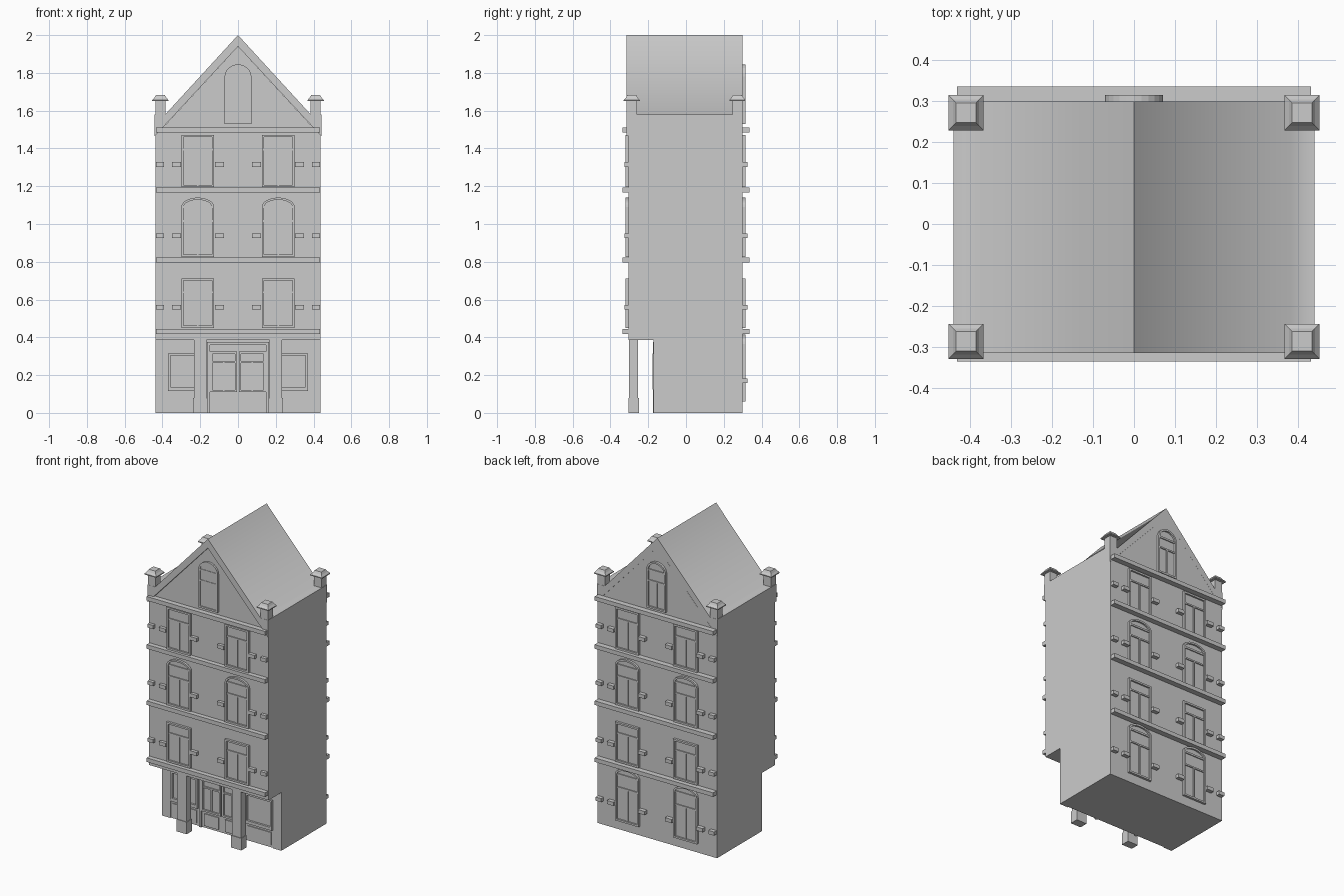
import bpy, bmesh, math

if "Cube" in bpy.data.objects:
    bpy.data.objects.remove(bpy.data.objects["Cube"])

FRONT, BACK = -0.305, 0.30


def finish(name, bm):
    bmesh.ops.recalc_face_normals(bm, faces=bm.faces)
    me = bpy.data.meshes.new(name)
    bm.to_mesh(me)
    bm.free()
    ob = bpy.data.objects.new(name, me)
    bpy.context.collection.objects.link(ob)
    return ob


def add_box(bm, x0, x1, y0, y1, z0, z1):
    v = bmesh.ops.create_cube(bm, size=1)['verts']
    for p in v:
        p.co = ((x0 + x1) / 2 + p.co.x * (x1 - x0),
                (y0 + y1) / 2 + p.co.y * (y1 - y0),
                (z0 + z1) / 2 + p.co.z * (z1 - z0))


def add_prism(bm, pts, y0, y1, axis='y'):
    def put(p, t):
        return (p[0], t, p[1]) if axis == 'y' else (t, p[0], p[1])
    a = [bm.verts.new(put(p, y0)) for p in pts]
    b = [bm.verts.new(put(p, y1)) for p in pts]
    bm.faces.new(a)
    bm.faces.new(b[::-1])
    for i in range(len(pts)):
        j = (i + 1) % len(pts)
        bm.faces.new((a[i], a[j], b[j], b[i]))


def add_ring(bm, outer, inner, y0, y1):
    # closed frame between two matching outlines
    loops = [[bm.verts.new((p[0], y, p[1])) for p in o]
             for o, y in ((outer, y0), (outer, y1), (inner, y1), (inner, y0))]
    n = len(outer)
    for k in range(4):
        a, b = loops[k], loops[(k + 1) % 4]
        for i in range(n):
            j = (i + 1) % n
            bm.faces.new((a[i], a[j], b[j], b[i]))


def outline(cx, hw, z0, z1, arch):
    pts = [(cx - hw, z0), (cx + hw, z0)]
    if not arch:
        return pts + [(cx + hw, z1), (cx - hw, z1)]
    return pts + [(cx + hw * math.cos(math.pi * i / 12),
                   z1 + arch * math.sin(math.pi * i / 12)) for i in range(13)]


def window(name, cx, hw, z0, z1, arch, wall, s, depth=0.015, transom=0.72):
    # frame, pane, transom and mullion; s is the outward direction
    bm = bmesh.new()
    t = 0.012
    inner = outline(cx, hw - t, z0 + t, z1 if arch else z1 - t, arch - t if arch else 0)
    add_ring(bm, outline(cx, hw, z0, z1, arch), inner, wall - s * 0.01, wall + s * depth)
    add_prism(bm, inner, wall - s * 0.01, wall + s * 0.004)
    zt = z0 + (z1 - z0) * transom
    y0, y1 = sorted((wall, wall + s * depth * 0.7))
    add_box(bm, cx - hw + t, cx + hw - t, y0, y1, zt - 0.005, zt + 0.005)
    add_box(bm, cx - 0.005, cx + 0.005, y0, y1, z0 + t, zt - 0.005)
    if arch:
        add_box(bm, cx - hw + t, cx + hw - t, y0, y1, z1 - 0.006, z1 + 0.006)
    finish(name, bm)


# main body with recessed ground floor
bm = bmesh.new()
add_prism(bm, [(FRONT, .385), (FRONT, 1.47), (BACK, 1.47), (BACK, 0),
               (-.165, 0), (-.165, .385)], -.437, .437, 'x')
finish("house_body", bm)

# gable walls
bm = bmesh.new()
add_prism(bm, [(-.437, 1.468), (.437, 1.468), (0, 1.94)], -.302, BACK)
finish("gable_wall", bm)

# roof with flat eaves
bm = bmesh.new()
add_prism(bm, [(0, 2), (.385, 1.58), (.441, 1.58), (.441, 1.465), (0, 1.94),
               (-.441, 1.465), (-.441, 1.58), (-.385, 1.58)], -.315, BACK)
roof = finish("roof", bm)
bpy.context.view_layer.objects.active = roof
roof.select_set(True)
bpy.ops.object.shade_smooth_by_angle(angle=math.radians(60))

# corner chimneys with flared caps
for sx in (-1, 1):
    for y in (-.287, .272):
        bm = bmesh.new()
        x = sx * .411
        add_box(bm, x - .027, x + .027, y - .027, y + .027, 1.56, 1.655)
        levels = []
        for h, z in ((.043, 1.65), (.043, 1.656), (.032, 1.668), (.024, 1.682)):
            levels.append([bm.verts.new((x + a * h, y + b * h, z))
                           for a, b in ((-1, -1), (1, -1), (1, 1), (-1, 1))])
        bm.faces.new(levels[0])
        bm.faces.new(levels[-1])
        for lo, hi in zip(levels, levels[1:]):
            for i in range(4):
                j = (i + 1) % 4
                bm.faces.new((lo[i], lo[j], hi[j], hi[i]))
        finish("chimney", bm)

# cornices, wall anchors and windows on front and back
for side, wall, s in (("front", FRONT, -1), ("back", BACK, 1)):
    bm = bmesh.new()
    for z in (.418, .795, 1.167, 1.485):
        y0, y1 = sorted((wall - s * .01, s * .336))
        add_box(bm, -.433, .433, y0, y1, z, z + .027)
    finish(side + "_cornices", bm)

    bm = bmesh.new()
    rows = [.56, .938, 1.315] + ([.17] if s > 0 else [])
    for z in rows:
        for a, b in ((.075, .122), (.303, .35), (.393, .433)):
            for sx in (-1, 1):
                x0, x1 = sorted((sx * a, sx * b))
                y0, y1 = sorted((wall - s * .01, s * .326))
                add_box(bm, x0, x1, y0, y1, z - .012, z + .012)
    finish(side + "_wall_anchors", bm)

    floors = [(.45, .712, 0), (.826, 1.09, .05), (1.195, 1.472, 0)]
    if s > 0:
        floors.append((.06, .365, .05))
    for sx in (-1, 1):
        for z0, z1, arch in floors:
            window(side + "_window", sx * .213, .087, z0, z1, arch, wall, s)
    window(side + "_attic_window", 0, .071, 1.53, 1.78, .065, wall, s,
           .015 if s > 0 else .01)

# pillars with plinths
for sx in (-1, 1):
    bm = bmesh.new()
    x = sx * .2
    add_box(bm, x - .034, x + .034, -.301, -.253, .08, .39)
    add_box(bm, x - .038, x + .038, -.305, -.249, 0, .08)
    finish("pillar", bm)


def panel_frame(bm, x0, x1, z0, z1, t, depth, back=.001):
    o = [(x0, z0), (x1, z0), (x1, z1), (x0, z1)]
    i = [(x0 + t, z0 + t), (x1 - t, z0 + t), (x1 - t, z1 - t), (x0 + t, z1 - t)]
    add_ring(bm, o, i, -.165 + back, -.165 - depth)


# shop windows and their lower panels
bm = bmesh.new()
for sx in (-1, 1):
    x0, x1 = sorted((sx * .175, sx * .37))
    panel_frame(bm, x0, x1, .125, .315, .012, .013)
    add_box(bm, x0, x1, -.176, -.16, .115, .128)
    add_box(bm, x0 + .01, x1 - .01, -.171, -.16, .015, .1)
    x0, x1 = sorted((sx * .375, sx * .437))
    add_box(bm, x0, x1, -.171, -.16, 0, .385)
finish("shop_windows", bm)

# double door in a surround
bm = bmesh.new()
for sx in (-1, 1):
    x0, x1 = sorted((sx * .147, sx * .163))
    add_box(bm, x0, x1, -.175, -.16, 0, .36)
    x0, x1 = sorted((sx * .004, sx * .147))
    panel_frame(bm, x0, x1, .11, .325, .012, .011)
    add_box(bm, x0 + .01, x1 - .01, -.174, -.16, .265, .275)
    xm = (x0 + x1) / 2
    add_box(bm, xm - .004, xm + .004, -.172, -.16, .12, .265)
    add_box(bm, x0 + .02, x1 - .02, -.172, -.16, .015, .095)
add_box(bm, -.163, .163, -.175, -.16, .36, .375)
finish("double_door", bm)
